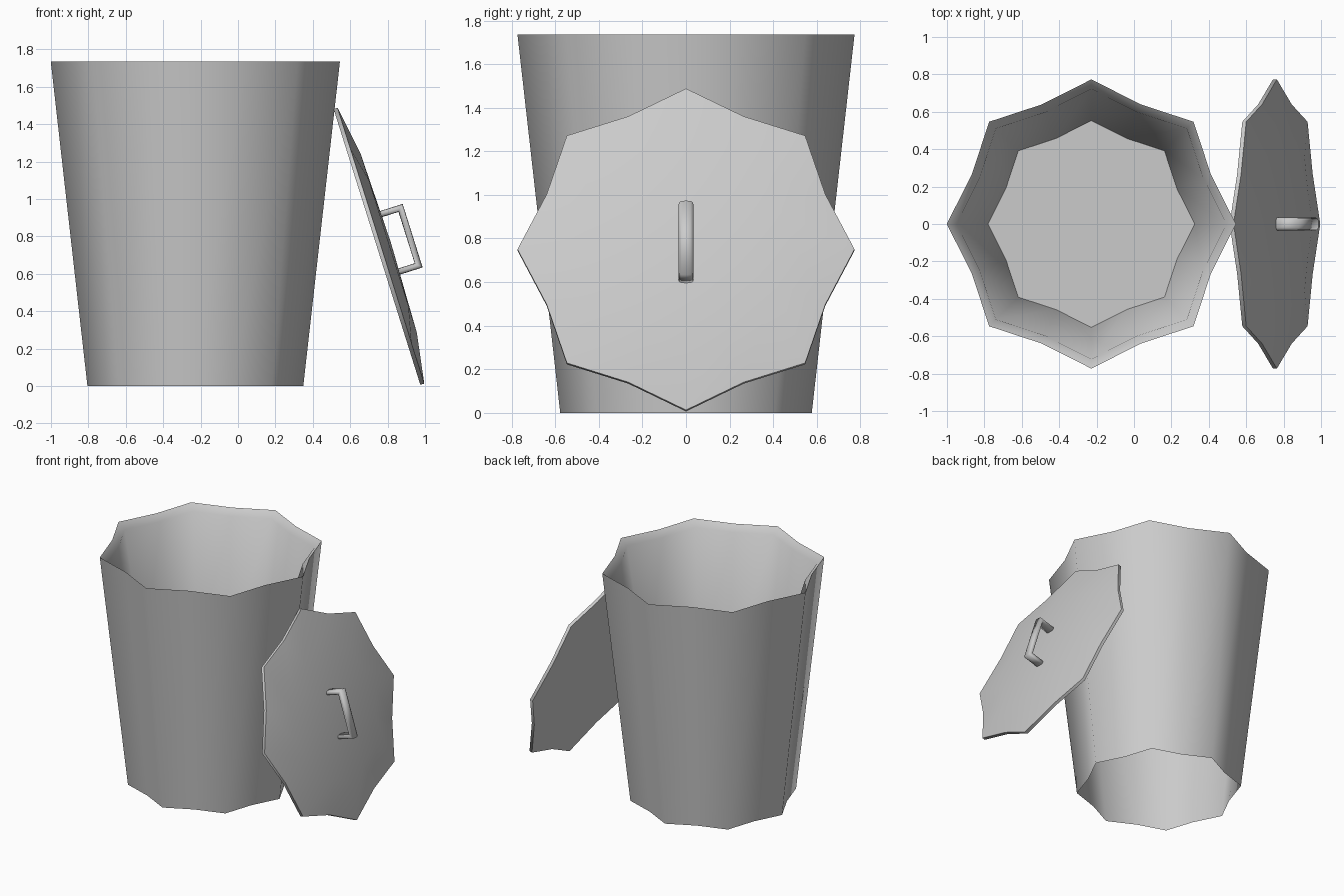
import bpy, bmesh
from math import sin, cos, pi, copysign
from mathutils import Matrix, Vector

if "Cube" in bpy.data.objects:
    bpy.data.objects.remove(bpy.data.objects["Cube"])

R = 0.773        # corner radius of the rim
DIP = 0.895      # the sides bow inward between the eight corners


def star_ring(r, z):
    return [Vector((r * (DIP if i % 2 else 1) * cos(i * pi / 8),
                    r * (DIP if i % 2 else 1) * sin(i * pi / 8), z)) for i in range(16)]


def loft(name, rings, matrix, tip=None, start_cap=True, angle=1.1):
    """Skin a stack of rings; cap the start, and the end with a fan if a tip is given."""
    bm = bmesh.new()
    vs = [[bm.verts.new(p) for p in ring] for ring in rings]
    n = len(rings[0])
    for a, b in zip(vs, vs[1:]):
        for i in range(n):
            j = (i + 1) % n
            bm.faces.new((a[i], a[j], b[j], b[i]))
    if start_cap:
        bm.faces.new(vs[0][::-1])
    if tip is None:
        bm.faces.new(vs[-1])
    else:
        t = bm.verts.new(tip)
        for i in range(n):
            bm.faces.new((vs[-1][i], vs[-1][(i + 1) % n], t))
    if start_cap:
        bmesh.ops.recalc_face_normals(bm, faces=bm.faces)
    me = bpy.data.meshes.new(name)
    bm.to_mesh(me)
    bm.free()
    ob = bpy.data.objects.new(name, me)
    bpy.context.collection.objects.link(ob)
    ob.matrix_world = matrix
    bpy.ops.object.select_all(action='DESELECT')
    ob.select_set(True)
    bpy.context.view_layer.objects.active = ob
    bpy.ops.object.shade_smooth_by_angle(angle=angle)
    return ob


# Bin body: open underneath; outer wall, inward-sloping rim, inner wall and raised floor
loft("bin_body",
     [star_ring(0.577, 0), star_ring(R, 1.735), star_ring(0.722, 1.69), star_ring(0.553, 0.72)],
     Matrix.Translation((-0.228, 0, 0)), start_cap=False)

# Frame of the leaning lid: local x runs up the lid, local z points outward
n = Vector((0.954, 0, 0.30)).normalized()
up = Vector((-n.z, 0, n.x))
side = n.cross(up)
frame = Matrix.Translation((0.743, 0, 0.744)) @ Matrix((up, side, n)).transposed().to_4x4()

# Lid: flat underside, thin edge, shallow dome
loft("lid", [star_ring(R, 0), star_ring(R, 0.022), star_ring(0.5, 0.066)],
     frame, tip=(0, 0, 0.078))

# Handle: rounded flat section swept along a mitred U
section = []
for k in range(12):
    c, s = cos(2 * pi * k / 12), sin(2 * pi * k / 12)
    section.append((0.017 * copysign(abs(c) ** 0.7, c), 0.035 * copysign(abs(s) ** 0.7, s)))
path = [(-0.161, 0.05, -1, 0), (-0.161, 0.183, -1, 1), (0.161, 0.183, 1, 1), (0.161, 0.05, 1, 0)]
loft("lid_handle",
     [[Vector((a + t * da, w, h + t * dh)) for t, w in section] for a, h, da, dh in path],
     frame, angle=1.75)
